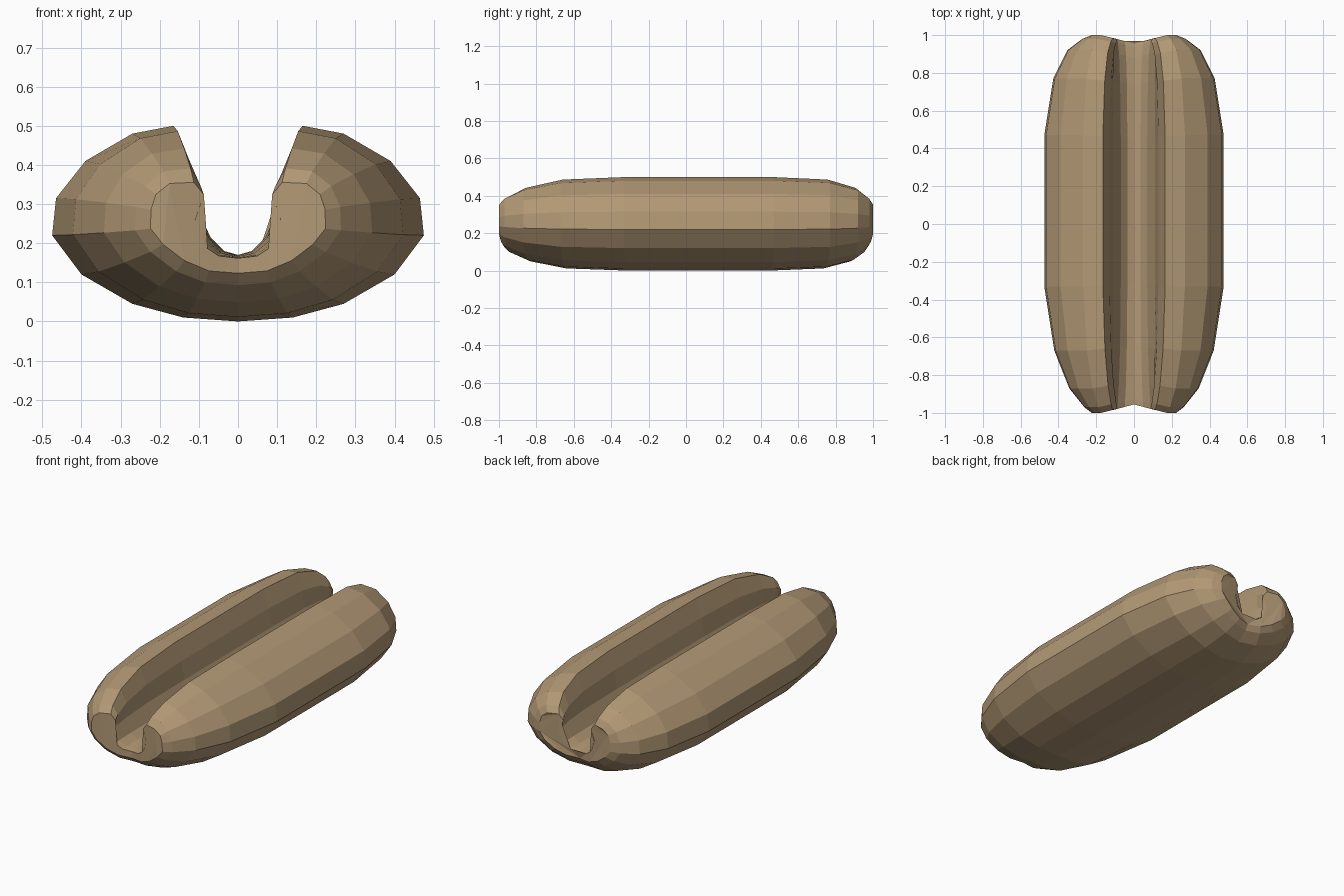
import bpy, bmesh

# Half cross-section, bottom centre -> round side -> lip -> slot floor:
# (x, z) at mid length, then (x, z) of the core line it shrinks to at the ends
half = [
    (0.00, 0.00, 0.00, 0.145), (0.14, 0.01, 0.07, 0.15),
    (0.27, 0.045, 0.13, 0.175), (0.40, 0.12, 0.18, 0.21),
    (0.475, 0.22, 0.21, 0.24), (0.465, 0.315, 0.21, 0.28),
    (0.39, 0.41, 0.20, 0.31), (0.27, 0.48, 0.17, 0.33),
    (0.165, 0.50, 0.11, 0.33), (0.13, 0.40, 0.085, 0.31),
    (0.11, 0.30, 0.11, 0.25), (0.07, 0.215, 0.09, 0.19),
    (0.035, 0.18, 0.05, 0.165), (0.00, 0.17, 0.00, 0.16),
]
loop = half + [(-a, b, -c, d) for a, b, c, d in half[-2:0:-1]]

# Stations along the length: y, width scale, height scale
stations = [
    (-1.00, 0.05, 0.15), (-0.97, 0.20, 0.36), (-0.87, 0.50, 0.66),
    (-0.67, 0.80, 0.92), (-0.33, 1, 1), (0.47, 1, 1),
    (0.77, 0.82, 0.92), (0.92, 0.54, 0.66), (0.98, 0.24, 0.36),
    (1.00, 0.05, 0.15),
]

# Split bun
bm = bmesh.new()
rings = []
for y, sx, sz in stations:
    ring = []
    for x, z, mx, mz in loop:
        dent = 1 - 0.045 * max(0, 1 - abs(mx) / 0.17)
        ring.append(bm.verts.new((mx + sx * (x - mx), y * dent, mz + sz * (z - mz))))
    rings.append(ring)
n = len(loop)
for a, b in zip(rings, rings[1:]):
    for i in range(n):
        j = (i + 1) % n
        bm.faces.new((a[i], a[j], b[j], b[i]))
# Rounded end caps
caps = [bm.faces.new(rings[0]), bm.faces.new(rings[-1])]
bmesh.ops.triangulate(bm, faces=caps)
bmesh.ops.recalc_face_normals(bm, faces=bm.faces)

mesh = bpy.data.meshes.new("split_bun")
bm.to_mesh(mesh)
bm.free()
bun = bpy.data.objects.new("split_bun", mesh)
bpy.context.collection.objects.link(bun)

# Crust colour
crust = bpy.data.materials.new("crust")
crust.diffuse_color = (0.45, 0.32, 0.18, 1)
mesh.materials.append(crust)
